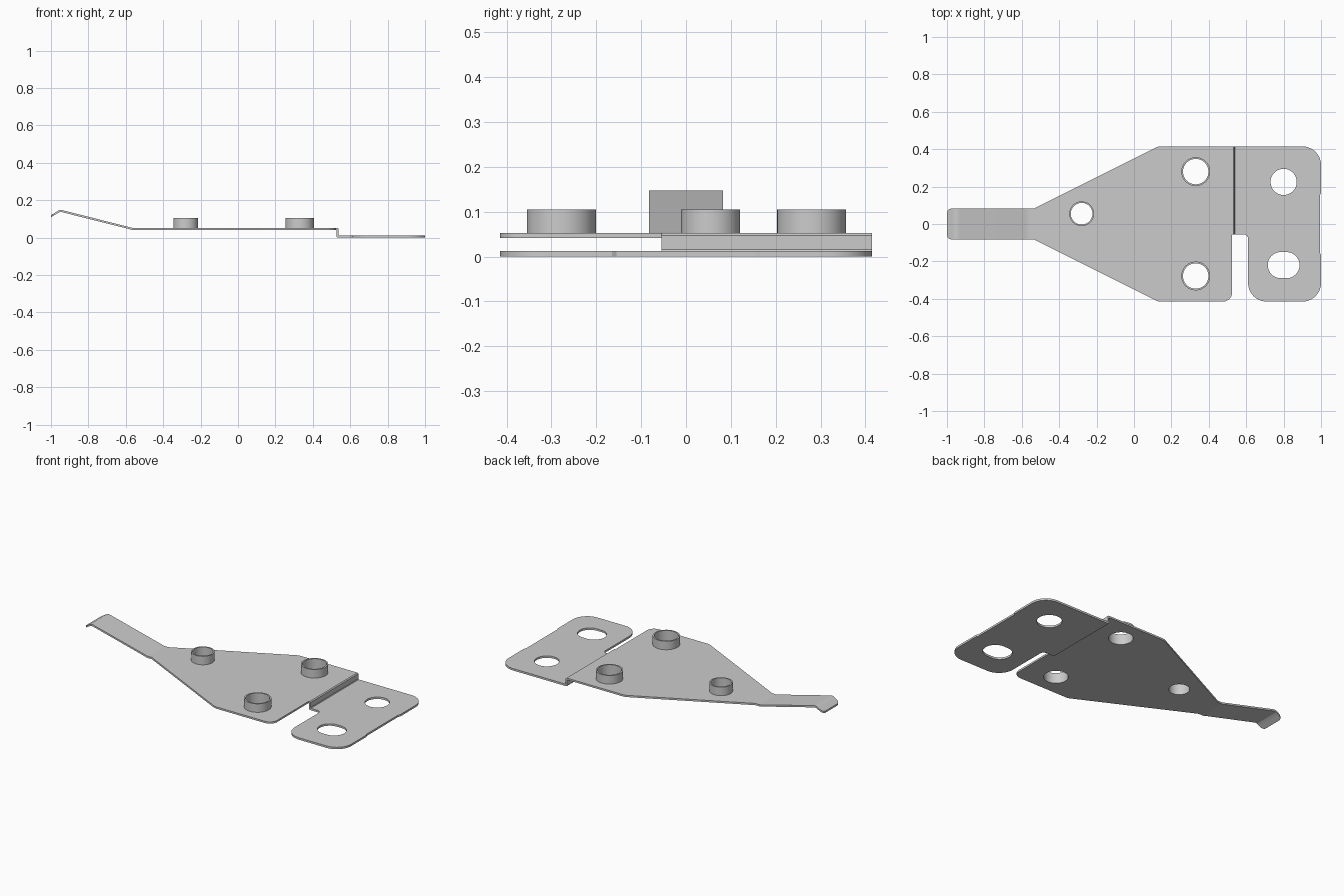
import bpy, bmesh, math
from mathutils import Vector

if "Cube" in bpy.data.objects:
    bpy.data.objects.remove(bpy.data.objects["Cube"])


def rounded(points, steps=10):
    """Outline from (x, y, radius) corners with true fillets."""
    out = []
    n = len(points)
    for i, (x, y, r) in enumerate(points):
        p = Vector((x, y))
        if r == 0:
            out.append(p)
            continue
        a = (Vector(points[i - 1][:2]) - p).normalized()
        b = (Vector(points[(i + 1) % n][:2]) - p).normalized()
        half = a.angle(b) / 2
        c = p + (a + b).normalized() * (r / math.sin(half))
        s = p + a * (r / math.tan(half)) - c
        e = p + b * (r / math.tan(half)) - c
        turn = math.atan2(s.x * e.y - s.y * e.x, s.dot(e))
        for k in range(steps + 1):
            t = turn * k / steps
            out.append(c + Vector((s.x * math.cos(t) - s.y * math.sin(t),
                                   s.x * math.sin(t) + s.y * math.cos(t))))
    return out


def ring(cx, cy, r, stretch=0, n=48):
    """Circle, or a slot stretched along x."""
    pts = []
    for k in range(n):
        a = 2 * math.pi * (k + 0.5) / n
        pts.append(Vector((cx + r * math.cos(a) + math.copysign(stretch, math.cos(a)),
                           cy + r * math.sin(a))))
    return pts


def smooth(ob):
    bpy.ops.object.select_all(action='DESELECT')
    ob.select_set(True)
    bpy.context.view_layer.objects.active = ob
    if ob.type == 'CURVE':
        bpy.ops.object.convert(target='MESH')
    bpy.ops.object.shade_smooth_by_angle(angle=math.radians(30))


def plate(name, loops, z0, z1):
    """Flat sheet: first loop is the outline, the others are holes."""
    cu = bpy.data.curves.new(name, 'CURVE')
    cu.dimensions = '2D'
    cu.fill_mode = 'BOTH'
    cu.extrude = (z1 - z0) / 2
    for loop in loops:
        sp = cu.splines.new('POLY')
        sp.points.add(len(loop) - 1)
        for q, p in zip(sp.points, loop):
            q.co = (p.x, p.y, 0, 1)
        sp.use_cyclic_u = True
    ob = bpy.data.objects.new(name, cu)
    bpy.context.collection.objects.link(ob)
    ob.location.z = (z0 + z1) / 2
    smooth(ob)


def strip(name, rows, cap_first=False):
    """Bent sheet: rows of (top x, top z, bottom x, bottom z, y0, y1)."""
    bm = bmesh.new()
    sections = []
    for tx, tz, bx, bz, y0, y1 in rows:
        sections.append([bm.verts.new(c) for c in
                         ((tx, y0, tz), (tx, y1, tz), (bx, y1, bz), (bx, y0, bz))])
    for a, b in zip(sections, sections[1:]):
        for i in range(4):
            j = (i + 1) % 4
            bm.faces.new((a[i], a[j], b[j], b[i]))
    if cap_first:
        bm.faces.new(sections[0])
    bmesh.ops.recalc_face_normals(bm, faces=bm.faces)
    # open seams: make sure the first top face points up and out
    bm.faces.ensure_lookup_table()
    if bm.faces[0].normal.z < 0:
        bmesh.ops.reverse_faces(bm, faces=bm.faces)
    me = bpy.data.meshes.new(name)
    bm.to_mesh(me)
    bm.free()
    ob = bpy.data.objects.new(name, me)
    bpy.context.collection.objects.link(ob)
    smooth(ob)


# collars: x, y, outer radius, inner radius
collars = [(0.33, 0.28, 0.077, 0.068), (0.33, -0.278, 0.077, 0.068),
           (-0.28, 0.055, 0.066, 0.058)]

# raised tapered plate
main = rounded([(-0.56, -0.083, 0), (-0.535, -0.083, 0), (0.13, -0.415, 0.06),
                (0.525, -0.415, 0.05), (0.525, -0.055, 0), (0.52, -0.055, 0),
                (0.52, 0.415, 0), (0.13, 0.415, 0.06), (-0.535, 0.083, 0),
                (-0.56, 0.083, 0)])
plate("main_plate", [main] + [ring(x, y, ri) for x, y, ro, ri in collars], 0.041, 0.052)

# collars around the plate holes
for i, (x, y, ro, ri) in enumerate(collars):
    plate(f"collar_{i + 1}", [ring(x, y, ro), ring(x, y, ri)], 0.052, 0.105)

# low mounting plate with a round hole and a slot
foot = rounded([(0.545, 0.415, 0), (0.545, -0.055, 0), (0.61, -0.055, 0.025),
                (0.61, -0.415, 0.1), (1.0, -0.415, 0.1), (1.0, -0.165, 0),
                (0.994, -0.155, 0), (0.994, 0.155, 0), (1.0, 0.165, 0),
                (1.0, 0.415, 0.1)])
plate("mounting_plate", [foot, ring(0.8, 0.225, 0.07), ring(0.8, -0.22, 0.07, 0.015)],
      0.0, 0.012)

# step joining the two levels
strip("step", [(*r, -0.055, 0.415) for r in (
    (0.52, 0.052, 0.52, 0.041), (0.531, 0.052, 0.525, 0.041),
    (0.537, 0.047, 0.527, 0.039), (0.537, 0.016, 0.527, 0.005),
    (0.54, 0.012, 0.532, 0.0), (0.545, 0.012, 0.545, 0.0))])

# bent spring tongue with rounded tip corners
t = 0.011
tongue = [(-1.0, 0.120, 0.062), (-0.996, 0.122, 0.072), (-0.988, 0.127, 0.080),
          (-0.975, 0.135, 0.083), (-0.96, 0.144, 0.083), (-0.952, 0.147, 0.083),
          (-0.942, 0.147, 0.083), (-0.93, 0.144, 0.083), (-0.585, 0.057, 0.083),
          (-0.572, 0.053, 0.083), (-0.56, 0.052, 0.083)]
strip("tongue", [(x, z, x, z - t, -w, w) for x, z, w in tongue], cap_first=True)
